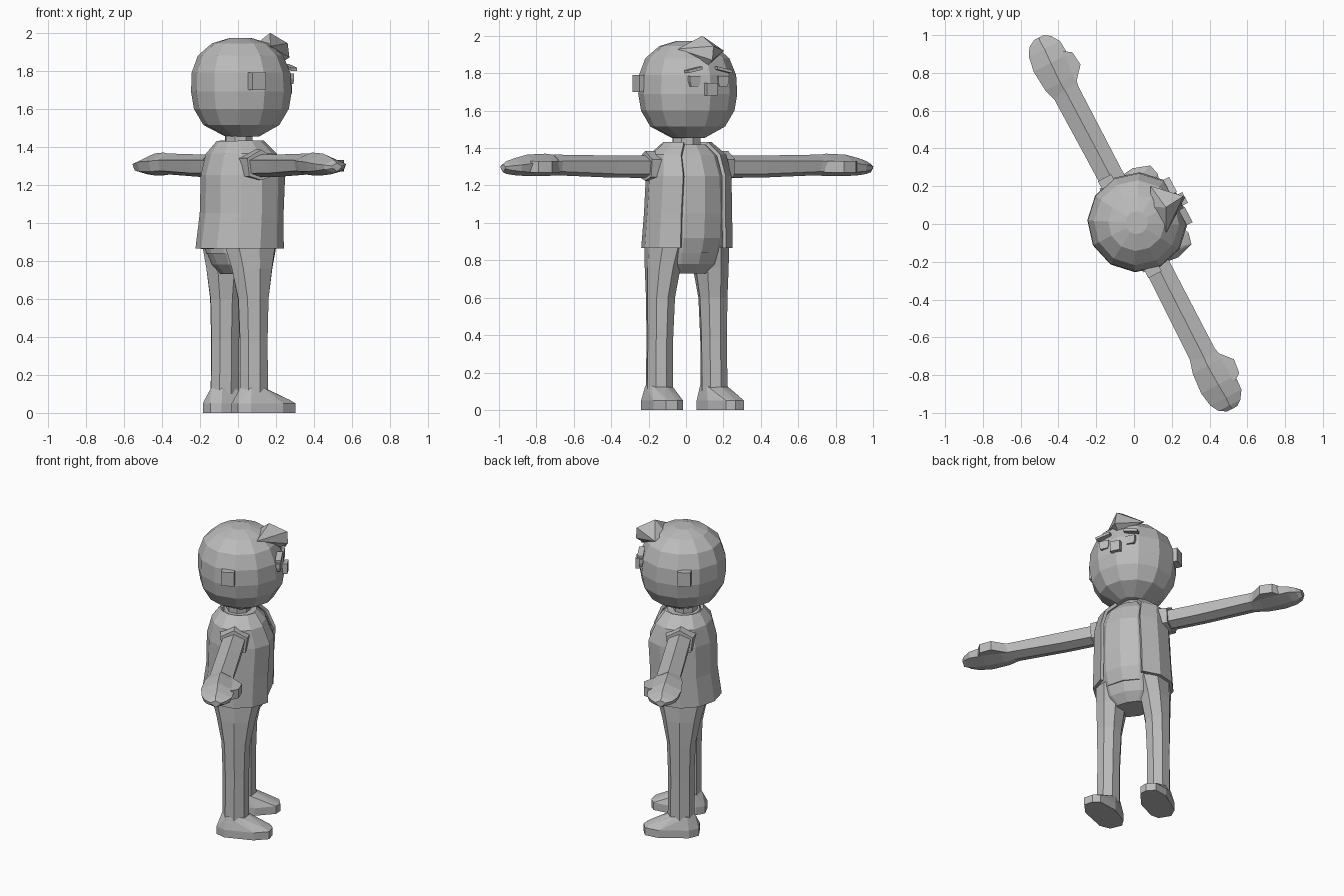
import bpy, bmesh, math
from mathutils import Matrix, Vector

grey = bpy.data.materials.new("plain grey")
grey.diffuse_color = (0.5, 0.5, 0.5, 1)
# Points are (side, forward, height); the whole figure is turned on the spot
TURN = Matrix.Rotation(math.radians(117.5), 4, 'Z')


def place(p):
    return TURN @ Vector((p[0], -p[1], p[2]))


def finish(name, bm):
    bmesh.ops.recalc_face_normals(bm, faces=bm.faces[:])
    me = bpy.data.meshes.new(name)
    bm.to_mesh(me)
    bm.free()
    me.materials.append(grey)
    ob = bpy.data.objects.new(name, me)
    bpy.context.collection.objects.link(ob)
    return ob


def loft(name, rings, closed=True):
    bm = bmesh.new()
    vs = [[bm.verts.new(place(p)) for p in r] for r in rings]
    n = len(vs[0])
    for lo, hi in zip(vs, vs[1:]):
        for i in range(n if closed else n - 1):
            j = (i + 1) % n
            bm.faces.new((lo[i], lo[j], hi[j], hi[i]))
    if closed:
        bm.faces.new(vs[0])
        bm.faces.new(vs[-1])
    return finish(name, bm)


def hull(name, pts):
    bm = bmesh.new()
    for p in pts:
        bm.verts.new(place(p))
    bmesh.ops.convex_hull(bm, input=bm.verts[:])
    return finish(name, bm)


def box(name, c, half, tilt=0.0):
    # tilt shears the height along the side axis
    return hull(name, [(c[0] + i * half[0], c[1] + j * half[1],
                        c[2] + k * half[2] + i * tilt)
                       for i in (-1, 1) for j in (-1, 1) for k in (-1, 1)])


def oval(side, depth, fwd, z, n=12, cx=0.0, start=0.0, end=360.0):
    # Horizontal ring; angle zero is the front, open when the sweep is partial
    whole = end - start >= 360
    out = []
    for i in range(n):
        t = math.radians(start + (end - start) * i / (n if whole else n - 1))
        out.append((cx + side * math.sin(t), fwd + depth * math.cos(t), z))
    return out


def limb(a, back, front, bottom, mid, top):
    # Ridged cross-section of the arms and hands
    c, w = (back + front) / 2, (front - back) / 2
    return [(a, c, top), (a, front, mid + 0.015), (a, c + w * 0.85, bottom + 0.02),
            (a, c, bottom), (a, c - w * 0.85, bottom + 0.02), (a, back, mid + 0.015)]


# Head and neck
loft("head", [oval(r, r, f, z) for r, f, z in (
    (0.09, 0.025, 1.455), (0.20, 0.02, 1.515), (0.25, 0.02, 1.60), (0.265, 0.02, 1.69),
    (0.26, 0.018, 1.79), (0.225, 0.015, 1.88), (0.15, 0.015, 1.945), (0.06, 0.015, 1.972))])
loft("neck", [oval(0.08, 0.075, 0.005, z, 8) for z in (1.38, 1.49)])

# Hair tuft
hull("hair_tuft", [(0, 0.19, 2.0), (0.01, 0.30, 1.945), (0, 0.305, 1.87), (0, 0.26, 1.845),
                   (-0.12, 0.13, 1.93), (0.14, 0.17, 1.92), (0.04, 0.12, 1.935)])

# Face
box("nose", (0, 0.28, 1.715), (0.032, 0.025, 0.033))
for s in (-1, 1):
    hull("eye", [(s * 0.085 + i * w, d, z) for i in (-1, 1) for d in (0.24, 0.272)
                 for w, z in ((0.024, 1.73), (0.032, 1.755), (0.032, 1.785))])
    box("eyebrow", (s * 0.09, 0.262, 1.818), (0.045, 0.018, 0.008), -s * 0.01)
    box("ear", (s * 0.265, -0.025, 1.745), (0.024, 0.04, 0.046))

# Shirt, belly and hips
loft("shirt", [oval(a, d, f, z) for a, d, f, z in (
    (0.20, 0.17, 0.01, 0.84), (0.215, 0.19, 0.02, 0.92), (0.215, 0.195, 0.025, 1.05),
    (0.20, 0.19, 0.03, 1.25), (0.18, 0.15, 0.02, 1.36), (0.11, 0.10, 0.015, 1.42))])
loft("hips", [oval(a, d, f, z) for a, d, f, z in (
    (0.13, 0.09, 0.01, 0.73), (0.19, 0.135, 0.012, 0.78),
    (0.215, 0.165, 0.012, 0.85), (0.215, 0.175, 0.015, 0.94))])

# Open jacket
jacket = loft("jacket", [oval(a, d, f, z, 11, 0, 33, 327) for a, d, f, z in (
    (0.24, 0.218, 0.01, 0.865), (0.232, 0.205, 0.022, 1.05), (0.222, 0.21, 0.03, 1.25),
    (0.205, 0.17, 0.02, 1.36), (0.125, 0.115, 0.015, 1.425))], closed=False)
mod = jacket.modifiers.new("thickness", 'SOLIDIFY')
mod.thickness = 0.02
mod.offset = 0

for s in (-1, 1):
    # Sleeve cuff, arm, hand and thumb
    loft("sleeve", [limb(s * a, -w + 0.007, w + 0.007, 1.225, 1.325, 1.385)
                    for a, w in ((0.12, 0.10), (0.25, 0.082))])
    loft("arm", [limb(s * a, b, f, lo, mid, hi) for a, b, f, lo, mid, hi in (
        (0.15, -0.06, 0.075, 1.24, 1.315, 1.36), (0.45, -0.064, 0.075, 1.242, 1.315, 1.36),
        (0.80, -0.07, 0.075, 1.255, 1.315, 1.365))])
    loft("hand", [limb(s * a, b, f, lo, mid, hi) for a, b, f, lo, mid, hi in (
        (0.77, -0.068, 0.073, 1.255, 1.315, 1.36), (0.845, -0.09, 0.088, 1.25, 1.31, 1.37),
        (0.96, -0.099, 0.105, 1.25, 1.305, 1.365), (1.04, -0.085, 0.10, 1.255, 1.295, 1.345),
        (1.085, -0.06, 0.07, 1.262, 1.29, 1.33), (1.108, -0.02, 0.04, 1.27, 1.285, 1.315))])
    hull("thumb", [(s * a, d, z) for a, d in ((0.80, 0.07), (0.88, 0.139), (0.957, 0.13),
                                             (0.985, 0.09), (0.90, 0.04))
                   for z in (1.27, 1.33)])
    # Leg
    loft("leg", [oval(a, d, 0.008, z, 8, s * c) for c, a, d, z in (
        (0.165, 0.072, 0.082, 0.10), (0.162, 0.072, 0.08, 0.38), (0.158, 0.078, 0.088, 0.60),
        (0.145, 0.09, 0.12, 0.76), (0.13, 0.10, 0.15, 0.87))])
    # Shoe: flat sole, low toe, raised ankle
    sole = [(0.12, -0.10), (0.20, -0.105), (0.245, -0.05), (0.265, 0.13), (0.235, 0.22),
            (0.175, 0.235), (0.13, 0.215), (0.085, 0.09), (0.09, -0.05)]
    hull("shoe", [(s * a, d, z) for a, d in sole for z in (0, 0.05)]
         + [(s * a, d, 0.068) for a, d in ((0.225, 0.19), (0.14, 0.19))]
         + oval(0.07, 0.075, 0.0, 0.13, 6, s * 0.165))
